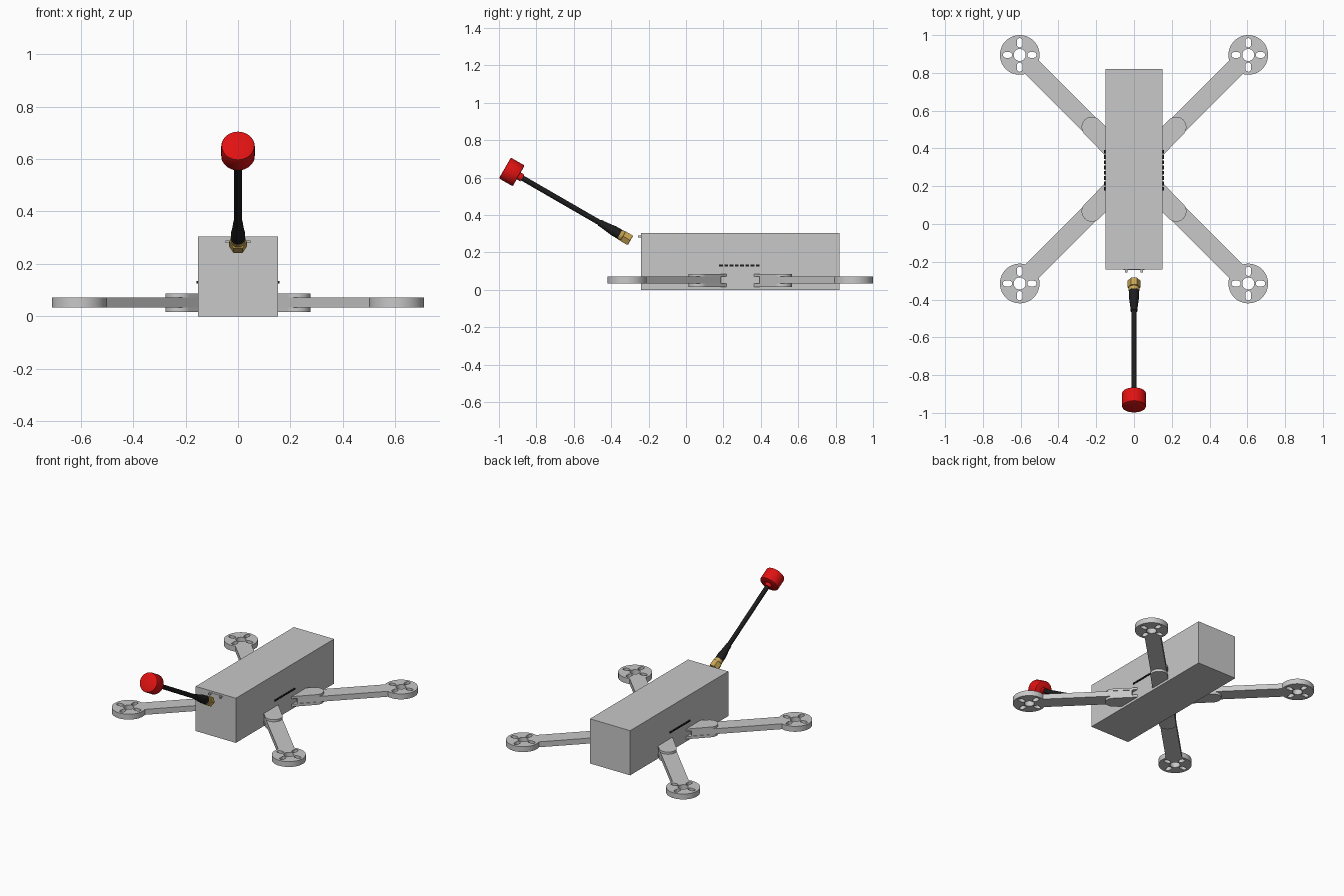
import bpy, bmesh
from math import pi, sin, cos, asin, radians
from mathutils import Matrix, Vector

cube = bpy.data.objects.get("Cube")
if cube:
    bpy.data.objects.remove(cube, do_unlink=True)


def material(name, rgb, rough=0.5):
    m = bpy.data.materials.new(name)
    m.use_nodes = True
    m.diffuse_color = (*rgb, 1)
    shader = m.node_tree.nodes["Principled BSDF"]
    shader.inputs["Base Color"].default_value = (*rgb, 1)
    shader.inputs["Roughness"].default_value = rough
    return m


GREY = material("light grey", (0.58, 0.58, 0.58))
RED = material("red", (0.75, 0.006, 0.006))
BLACK = material("black", (0.012, 0.012, 0.012))
GOLD = material("gold", (0.58, 0.38, 0.09))


def finish(obj, mat):
    obj.data.materials.clear()
    obj.data.materials.append(mat)
    bpy.ops.object.select_all(action='DESELECT')
    obj.select_set(True)
    bpy.context.view_layer.objects.active = obj
    bpy.ops.object.shade_smooth_by_angle(angle=radians(30))
    return obj


def from_bmesh(name, bm, mat, matrix=Matrix()):
    bmesh.ops.recalc_face_normals(bm, faces=bm.faces)
    mesh = bpy.data.meshes.new(name)
    bm.to_mesh(mesh)
    bm.free()
    obj = bpy.data.objects.new(name, mesh)
    obj.matrix_world = matrix
    bpy.context.collection.objects.link(obj)
    return finish(obj, mat)


def box(name, lo, hi, mat):
    lo, hi = Vector(lo), Vector(hi)
    bm = bmesh.new()
    bmesh.ops.create_cube(bm, size=1)
    for v in bm.verts:
        v.co = (lo + hi) / 2 + v.co * (hi - lo)
    return from_bmesh(name, bm, mat)


def lathe(name, profile, mat, matrix, sides=32):
    """Spin (radius, height) points around z."""
    bm = bmesh.new()
    pts = [bm.verts.new((r, 0, z)) for r, z in profile]
    edges = [bm.edges.new(p) for p in zip(pts, pts[1:])]
    bmesh.ops.spin(bm, geom=pts + edges, cent=(0, 0, 0), axis=(0, 0, 1),
                   angle=2 * pi, steps=sides, use_merge=False)
    bmesh.ops.remove_doubles(bm, verts=bm.verts, dist=1e-5)
    return from_bmesh(name, bm, mat, matrix)


def arc(cx, cy, r, start, end, n):
    return [(cx + r * cos(start + (end - start) * i / n),
             cy + r * sin(start + (end - start) * i / n)) for i in range(n + 1)]


def slab(name, outlines, z0, z1, mat, place, turn):
    """Extrude a flat outline; later outlines become holes."""
    curve = bpy.data.curves.new(name, 'CURVE')
    curve.dimensions = '2D'
    curve.fill_mode = 'BOTH'
    curve.extrude = (z1 - z0) / 2
    for pts in outlines:
        s = curve.splines.new('POLY')
        s.points.add(len(pts) - 1)
        for p, (x, y) in zip(s.points, pts):
            p.co = (x, y, 0, 1)
        s.use_cyclic_u = True
    obj = bpy.data.objects.new(name, curve)
    bpy.context.collection.objects.link(obj)
    obj.location = (*place, (z0 + z1) / 2)
    obj.rotation_euler.z = turn
    bpy.ops.object.select_all(action='DESELECT')
    obj.select_set(True)
    bpy.context.view_layer.objects.active = obj
    bpy.ops.object.convert(target='MESH')
    return finish(bpy.context.view_layer.objects.active, mat)


# Body
HALF = 0.152
box("body", (-HALF, -0.24, 0), (HALF, 0.82, 0.305), GREY)

# Motor mount holes: a round centre and four radial slots
def slot(direction):
    pts = arc(0.074, 0, 0.015, -pi / 2, pi / 2, 8) + arc(0.055, 0, 0.015, pi / 2, 1.5 * pi, 8)
    c, s = cos(direction), sin(direction)
    return [(x * c - y * s, x * s + y * c) for x, y in pts]


# Arms with round motor pads, clamped between rounded lug plates
MID_Y, REACH, PAD, ARM = 0.29, 0.605 * 2 ** 0.5, 0.105, 0.051
bend = pi - asin(ARM / PAD)
arm_outline = arc(0, 0, PAD, -bend, bend, 48) + [(-0.66, ARM), (-0.66, -ARM)]
lug_outline = arc(0, 0, 0.054, -pi / 2, pi / 2, 20) + [(-0.16, 0.056), (-0.16, -0.056)]
sides = {"front_left": -1, "back_left": 1, "back_right": 3, "front_right": -3}
for label, quarter in sides.items():
    turn = quarter * pi / 4
    out = Vector((cos(turn), sin(turn)))
    centre = Vector((0, MID_Y))
    holes = [slot(k * pi / 2 - turn) for k in range(4)]
    holes.append(arc(0, 0, 0.032, 0, 2 * pi * 23 / 24, 23))
    slab(label + "_arm", [arm_outline] + holes, 0.034, 0.071, GREY, centre + out * REACH, turn)
    for part, z0, z1 in (("lower", 0.016, 0.034), ("upper", 0.071, 0.086)):
        slab(f"{label}_{part}_lug", [lug_outline], z0, z1, GREY, centre + out * 0.316, turn)

# Row of contact pins along each side
for label, sx in (("left", 1), ("right", -1)):
    for i in range(8):
        y = 0.187 + i * 0.028
        x0, x1 = sorted((sx * 0.145, sx * 0.158))
        box(f"{label}_pin_{i + 1}", (x0, y - 0.01, 0.125), (x1, y + 0.01, 0.135), BLACK)

# Front port with two small prongs
box("port_plate", (-0.056, -0.243, 0.277), (0.056, -0.235, 0.293), GREY)
for label, x in (("left", 0.041), ("right", -0.041)):
    box(label + "_port_prong", (x - 0.007, -0.256, 0.28), (x + 0.007, -0.235, 0.29), GREY)

# Antenna, leaning forward and up along its own axis
AXIS = Matrix.Translation((0, -0.297, 0.264)) @ Matrix.Rotation(radians(60), 4, 'X')
lathe("connector_nut", [(0.022, 0.03), (0.022, 0), (0.03, 0), (0.034, 0.005),
                        (0.034, 0.045), (0.024, 0.047), (0, 0.047)], GOLD, AXIS, 6)
lathe("connector_core", [(0, 0.012), (0.006, 0.012), (0.006, 0.03), (0.024, 0.03),
                         (0.024, 0.045), (0.028, 0.047), (0.028, 0.066), (0, 0.066)], GOLD, AXIS)
lathe("strain_relief", [(0, 0.058), (0.027, 0.058), (0.027, 0.105), (0.024, 0.125),
                        (0.019, 0.17), (0.018, 0.19), (0, 0.19)], BLACK, AXIS)
lathe("antenna_cable", [(0, 0.18), (0.0145, 0.18), (0.0145, 0.68), (0, 0.68)], BLACK, AXIS, 20)
lathe("antenna_cap", [(0, 0.668), (0.021, 0.668), (0.021, 0.69), (0.058, 0.69), (0.062, 0.692),
                      (0.064, 0.696), (0.064, 0.768), (0.062, 0.773), (0.058, 0.775),
                      (0, 0.775)], RED, AXIS, 40)
